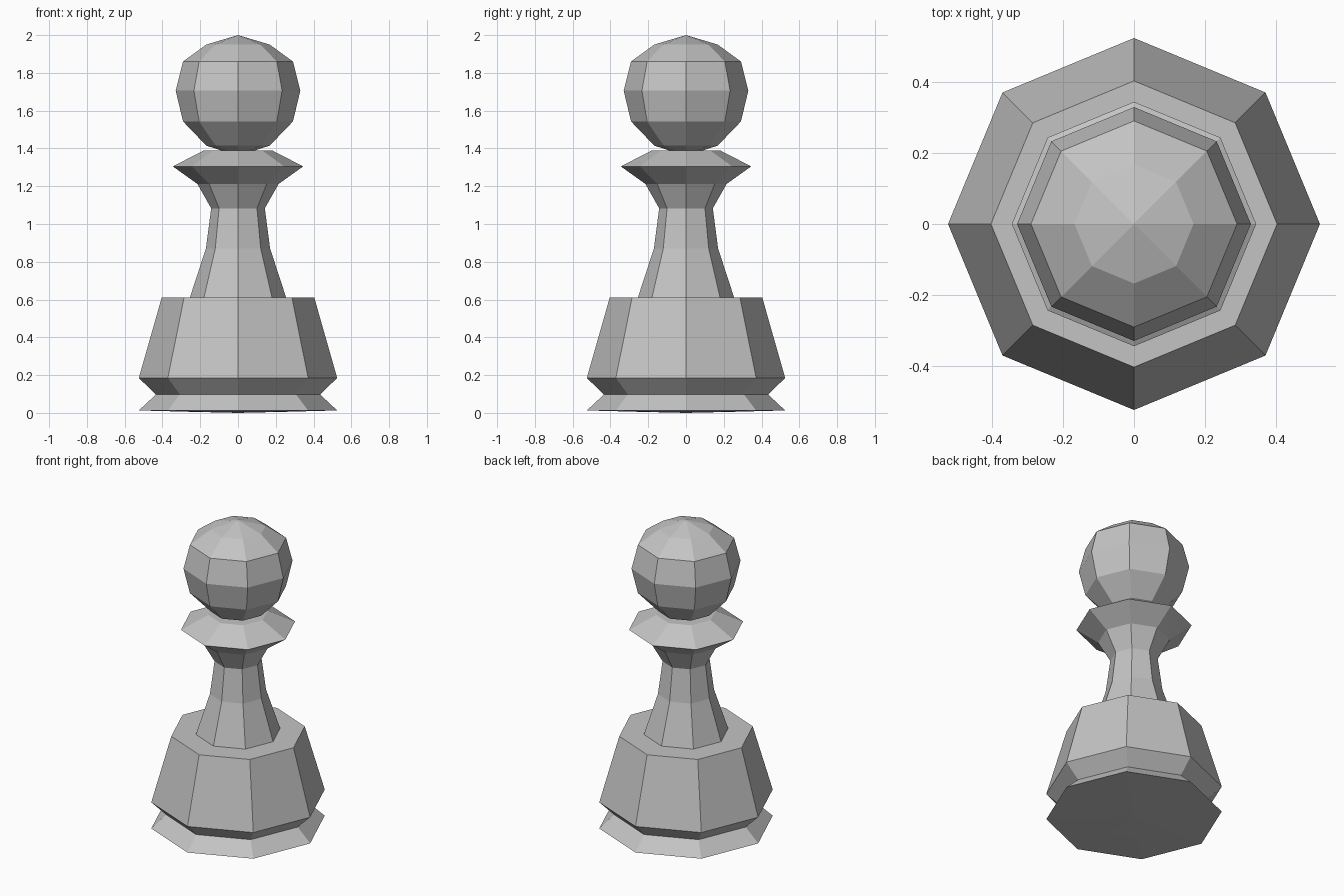
import bpy, bmesh, math

SIDES = 8

cube = bpy.data.objects.get("Cube")
if cube:
    bpy.data.objects.remove(cube, do_unlink=True)

grey = bpy.data.materials.new("light_grey")
grey.use_nodes = True
colour = (0.55, 0.55, 0.55, 1)
grey.diffuse_color = colour
grey.node_tree.nodes["Principled BSDF"].inputs["Base Color"].default_value = colour


def turned_part(name, profile):
    """Turn a (radius, height) profile about z; radius 0 makes a pole."""
    bm = bmesh.new()
    rings = []
    for r, z in profile:
        count = SIDES if r else 1
        rings.append([bm.verts.new((r * math.cos(math.tau * i / SIDES),
                                    r * math.sin(math.tau * i / SIDES), z))
                      for i in range(count)])
    for low, high in zip(rings, rings[1:]):
        for i in range(SIDES):
            j = (i + 1) % SIDES
            if len(low) == 1:
                bm.faces.new((low[0], high[j], high[i]))
            elif len(high) == 1:
                bm.faces.new((low[i], low[j], high[0]))
            else:
                bm.faces.new((low[i], low[j], high[j], high[i]))
    bmesh.ops.recalc_face_normals(bm, faces=bm.faces)
    mesh = bpy.data.meshes.new(name)
    bm.to_mesh(mesh)
    bm.free()
    mesh.materials.append(grey)
    obj = bpy.data.objects.new(name, mesh)
    bpy.context.collection.objects.link(obj)
    return obj


# Waisted foot, tapered base, slim stem and flared collar in one turning
turned_part("body", [
    (0, 0), (0.26, 0.006), (0.525, 0.013), (0.435, 0.097), (0.525, 0.185),
    (0.404, 0.61), (0.255, 0.61), (0.17, 0.87), (0.142, 1.083),
    (0.215, 1.212), (0.345, 1.305), (0.18, 1.39), (0, 1.39),
])

# Faceted ball sitting slightly into the collar
turned_part("head", [
    (0, 1.36), (0.168, 1.415), (0.291, 1.543), (0.33, 1.706),
    (0.291, 1.86), (0.168, 1.95), (0, 2.0),
])
